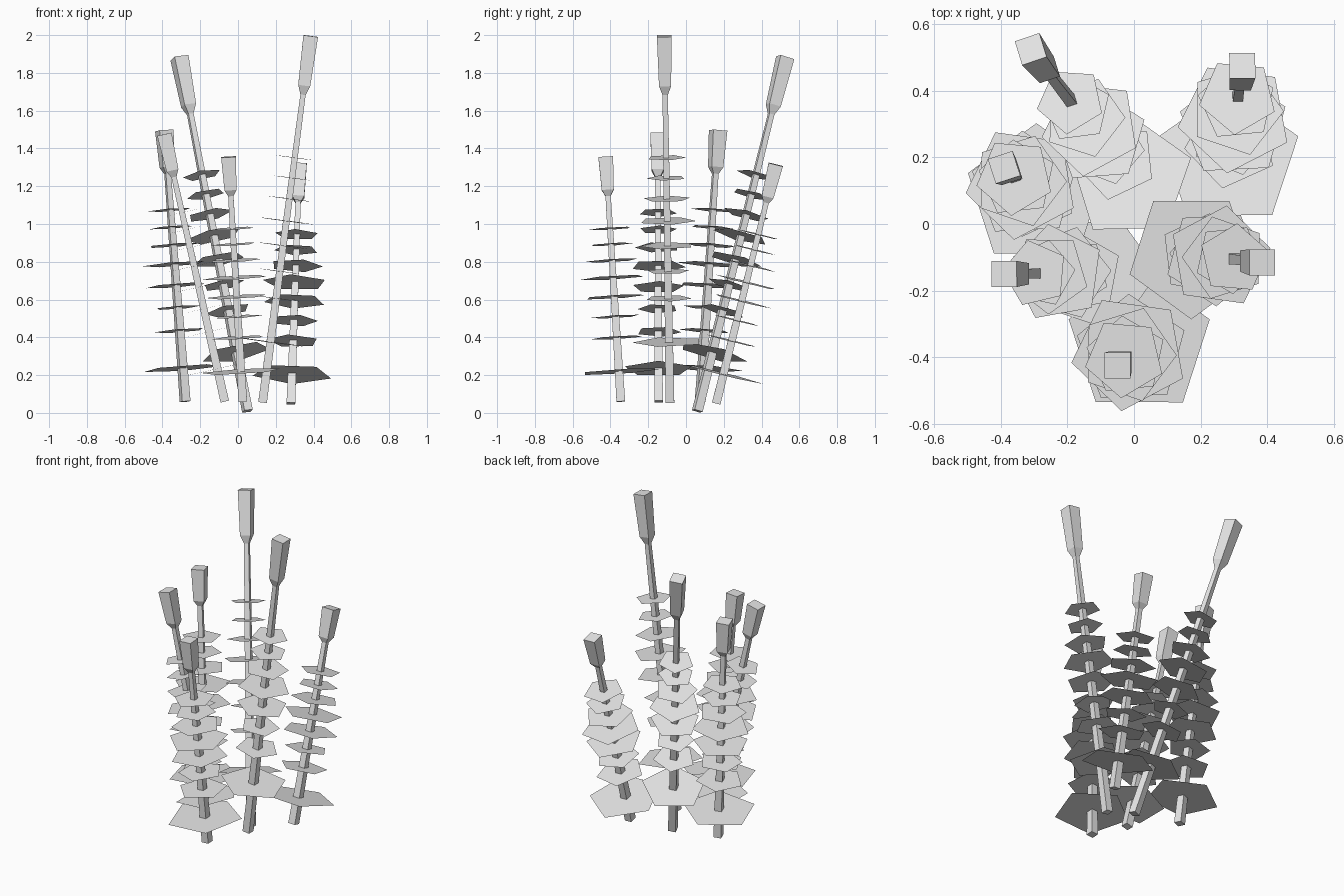
import bpy, bmesh, math
from mathutils import Vector, Matrix

cube = bpy.data.objects.get("Cube")
if cube:
    bpy.data.objects.remove(cube)

grey = bpy.data.materials.new("plain_grey")
grey.use_nodes = True
grey.diffuse_color = (0.8, 0.8, 0.8, 1)
grey.node_tree.nodes["Principled BSDF"].inputs["Base Color"].default_value = (0.8, 0.8, 0.8, 1)

# Leaf spacing along the leafy stretch, and leaf radii from bottom to top
SPACING = [0, 0.237, 0.384, 0.523, 0.657, 0.777, 0.89, 1]
RADII = [0.223, 0.145, 0.132, 0.17, 0.178, 0.147, 0.122, 0.122]
LEAF_TWIST = 25


def ring(bm, sides, radius, height, phase):
    """Regular polygon of vertices around the stalk axis."""
    return [bm.verts.new((radius * math.cos(phase + i * math.tau / sides),
                          radius * math.sin(phase + i * math.tau / sides), height))
            for i in range(sides)]


def finish(bm, name, matrix):
    mesh = bpy.data.meshes.new(name)
    bm.to_mesh(mesh)
    bm.free()
    mesh.materials.append(grey)
    obj = bpy.data.objects.new(name, mesh)
    obj.matrix_world = matrix
    bpy.context.collection.objects.link(obj)


def loft(name, sections, matrix):
    """Closed square bar through (height, half width) sections."""
    bm = bmesh.new()
    rings = [ring(bm, 4, half * math.sqrt(2), h, math.pi / 4) for h, half in sections]
    for a, b in zip(rings, rings[1:]):
        for i in range(4):
            j = (i + 1) % 4
            bm.faces.new((a[i], a[j], b[j], b[i]))
    bm.faces.new(rings[0][::-1])
    bm.faces.new(rings[-1])
    finish(bm, name, matrix)


def plant(name, base, tip, turn, scale, leaf_start, leaf_end):
    base, tip = Vector(base), Vector(tip)
    axis = tip - base
    length = axis.length
    lean = Vector((0, 0, 1)).rotation_difference(axis).to_matrix().to_4x4()
    matrix = Matrix.Translation(base) @ lean @ Matrix.Rotation(math.radians(turn), 4, "Z")
    neck, shoulder = length * 0.84, length * 0.865
    # Tapered stalk and the flower head on top
    loft(name + "_stalk", [(0, 0.023), (neck, 0.014)], matrix)
    loft(name + "_head", [(neck, 0.014), (shoulder, 0.032), (length, 0.039)], matrix)
    # Flat five-sided leaves
    bm = bmesh.new()
    for i, (step, radius) in enumerate(zip(SPACING, RADII)):
        height = length * (leaf_start + (leaf_end - leaf_start) * step)
        bm.faces.new(ring(bm, 5, radius * scale, height, math.radians(90 + i * LEAF_TWIST)))
    finish(bm, name + "_leaves", matrix)


TALL, SHORT = (0.165, 0.668), (0.123, 0.707)
plant("tall_left", (0.13, -0.085, 0.055), (0.385, -0.115, 1.995), 180, 0.88, *TALL)
plant("tall_back", (0.05, 0.06, 0.01), (-0.31, 0.525, 1.88), 288, 0.86, *TALL)
plant("right_back", (-0.28, 0.075, 0.06), (-0.39, 0.17, 1.495), 288, 0.97, *SHORT)
plant("right_front", (-0.07, -0.145, 0.06), (-0.39, -0.15, 1.475), 270, 0.84, *SHORT)
plant("front", (0.025, -0.345, 0.06), (-0.05, -0.425, 1.355), 0, 1.0, *SHORT)
plant("left_back", (0.28, 0.16, 0.05), (0.325, 0.475, 1.315), 0, 0.98, *SHORT)
